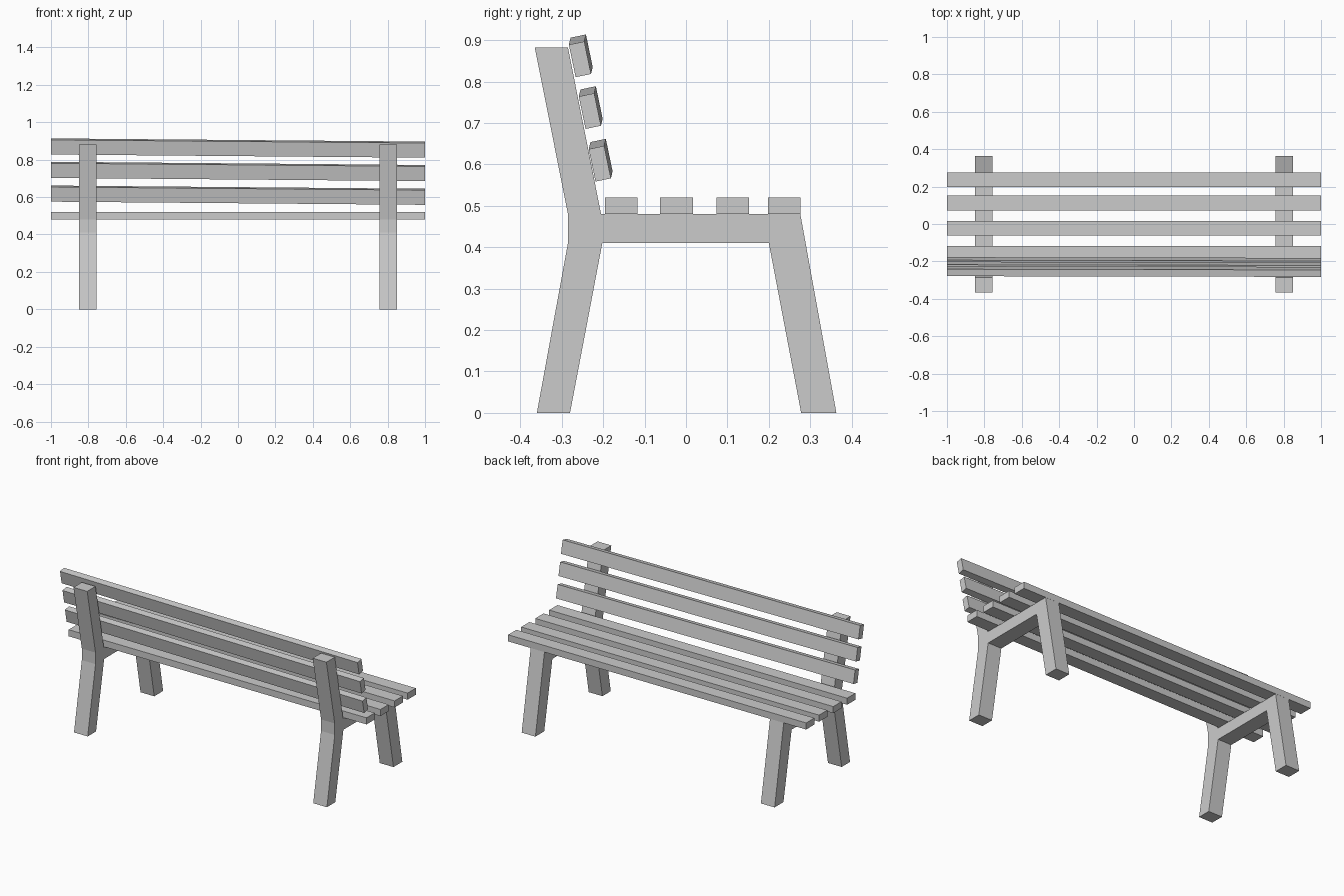
import bpy, bmesh
from mathutils import Matrix, Euler, Vector

if "Cube" in bpy.data.objects:
    bpy.data.objects.remove(bpy.data.objects["Cube"])


def finish(bm, name):
    bmesh.ops.recalc_face_normals(bm, faces=bm.faces)
    mesh = bpy.data.meshes.new(name)
    bm.to_mesh(mesh)
    bm.free()
    obj = bpy.data.objects.new(name, mesh)
    bpy.context.collection.objects.link(obj)
    return obj


def slat(name, center, size, rot=(0, 0, 0)):
    bm = bmesh.new()
    bmesh.ops.create_cube(bm, size=1, matrix=Matrix.Diagonal((*size, 1)))
    obj = finish(bm, name)
    obj.location = center
    obj.rotation_euler = rot
    return obj


# Side frames: leg, seat rail and back post as one extruded profile (y, z)
PROFILE = [(-0.36, 0), (-0.28, 0), (-0.202, 0.41), (0.2, 0.41), (0.278, 0),
           (0.363, 0), (0.276, 0.48), (-0.205, 0.48), (-0.285, 0.882),
           (-0.365, 0.882), (-0.285, 0.48), (-0.285, 0.41)]
WIDTH = 0.092
for side, x in (("left", -0.803), ("right", 0.803)):
    bm = bmesh.new()
    face = bm.faces.new([bm.verts.new((x - WIDTH / 2, y, z)) for y, z in PROFILE])
    ext = bmesh.ops.extrude_face_region(bm, geom=[face])
    verts = [g for g in ext["geom"] if isinstance(g, bmesh.types.BMVert)]
    bmesh.ops.translate(bm, verts=verts, vec=(WIDTH, 0, 0))
    finish(bm, side + "_side_frame")

# Seat slats
for i, y in enumerate((-0.156, -0.023, 0.113, 0.237)):
    slat(f"seat_slat_{i + 1}", (0, y, 0.5), (2, 0.079, 0.04))

# Back slats, leaning with the posts and very slightly off level
for i, (y, z) in enumerate(((-0.206, 0.610), (-0.230, 0.737), (-0.254, 0.862))):
    slat(f"back_slat_{i + 1}", (0, y, z), (2, 0.038, 0.08), (0.205, 0.0085, -0.002))
